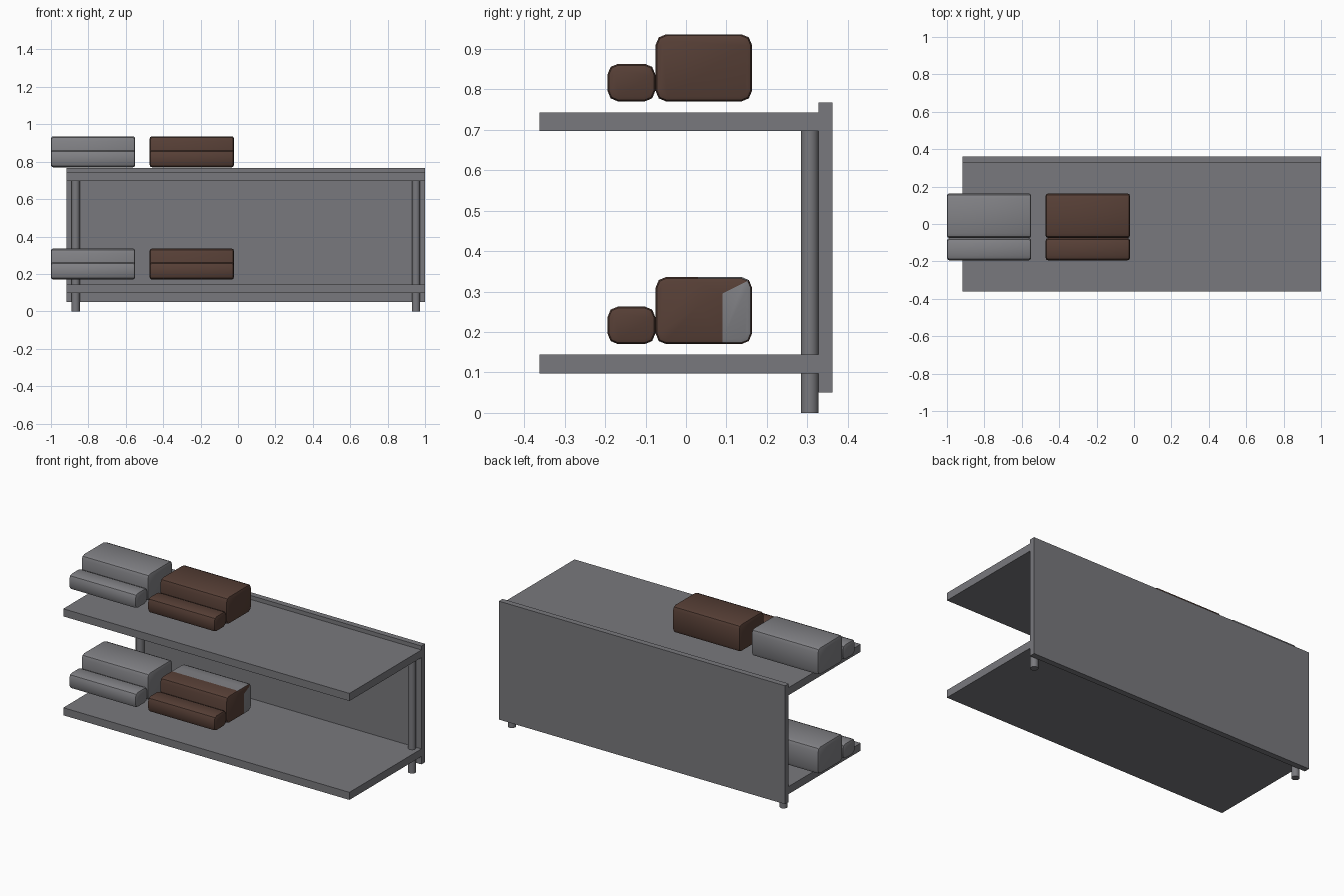
import bpy, bmesh
from mathutils import Vector

cube = bpy.data.objects.get("Cube")
if cube:
    bpy.data.objects.remove(cube, do_unlink=True)


def material(name, rgb):
    m = bpy.data.materials.new(name)
    m.use_nodes = True
    m.diffuse_color = (*rgb, 1)
    m.node_tree.nodes["Principled BSDF"].inputs["Base Color"].default_value = (*rgb, 1)
    return m


board_grey = material("board grey", (0.19, 0.19, 0.205))
cushion_grey = material("cushion grey", (0.22, 0.22, 0.235))
cushion_brown = material("cushion brown", (0.095, 0.05, 0.037))


def finish(bm, name, *mats):
    bmesh.ops.recalc_face_normals(bm, faces=bm.faces)
    mesh = bpy.data.meshes.new(name)
    bm.to_mesh(mesh)
    bm.free()
    for m in mats:
        mesh.materials.append(m)
    obj = bpy.data.objects.new(name, mesh)
    bpy.context.collection.objects.link(obj)
    return obj


def smooth(obj, angle):
    bpy.ops.object.select_all(action="DESELECT")
    obj.select_set(True)
    bpy.context.view_layer.objects.active = obj
    bpy.ops.object.shade_smooth_by_angle(angle=angle)


def box_mesh(lo, hi):
    lo, hi = Vector(lo), Vector(hi)
    bm = bmesh.new()
    bmesh.ops.create_cube(bm, size=1)
    bmesh.ops.scale(bm, vec=hi - lo, verts=bm.verts)
    bmesh.ops.translate(bm, vec=(lo + hi) / 2, verts=bm.verts)
    return bm


def cushion(name, lo, hi, mat, patched=False):
    bm = box_mesh(lo, hi)
    # Round the long edges first, then the rims of the two ends
    long_edges = [e for e in bm.edges
                  if abs(e.verts[0].co.x - e.verts[1].co.x) > 0.1]
    bmesh.ops.bevel(bm, geom=long_edges, offset=0.026, segments=2,
                    profile=0.5, affect="EDGES")
    bm.normal_update()
    rims = {e for f in bm.faces if abs(f.normal.x) > 0.9 for e in f.edges}
    bmesh.ops.bevel(bm, geom=list(rims), offset=0.012, segments=2,
                    profile=0.5, affect="EDGES")
    if patched:
        # Grey patch on the rear of the top and of the left end
        for co, no in (((0, 0.03, 0), (0, 1, 0)), ((0, 0.09, 0), (0, 1, 0)),
                       ((0, 0.12, 0.31), (0, -0.5, 1))):
            bmesh.ops.bisect_plane(bm, geom=bm.verts[:] + bm.edges[:] + bm.faces[:],
                                   plane_co=co, plane_no=no)
        bm.normal_update()
        for f in bm.faces:
            c, n = f.calc_center_median(), f.normal
            on_top = n.z > 0.6 and c.y > 0.03
            on_end = n.x > 0.6 and c.y > 0.09 and c.z < 0.31 + (c.y - 0.12) / 2
            f.material_index = int(on_top or on_end)
    mats = (mat, cushion_grey) if patched else (mat,)
    smooth(finish(bm, name, *mats), 0.7)


# Shelf boards and back panel
for label, z in (("lower", 0.098), ("upper", 0.697)):
    finish(box_mesh((-0.917, -0.362, z), (1, 0.328, z + 0.046)),
           label + "_shelf", board_grey)
finish(box_mesh((-0.917, 0.327, 0.05), (1, 0.362, 0.767)), "back_panel", board_grey)

# Round posts
for label, x in (("right", -0.868), ("left", 0.952)):
    bm = bmesh.new()
    bmesh.ops.create_cone(bm, cap_ends=True, segments=24, radius1=0.022,
                          radius2=0.022, depth=0.7)
    bmesh.ops.translate(bm, vec=(x, 0.306, 0.35), verts=bm.verts)
    smooth(finish(bm, label + "_post", board_grey), 0.7)

# Pairs of cushions hovering above each shelf
for level, z in (("lower", 0.17), ("upper", 0.77)):
    for colour, x, mat in (("grey", -1, cushion_grey), ("brown", -0.472, cushion_brown)):
        name = level + "_" + colour
        cushion(name + "_back_cushion", (x, -0.075, z), (x + 0.45, 0.163, z + 0.166),
                mat, patched=name == "lower_brown")
        cushion(name + "_front_cushion", (x, -0.194, z), (x + 0.45, -0.076, z + 0.093), mat)
